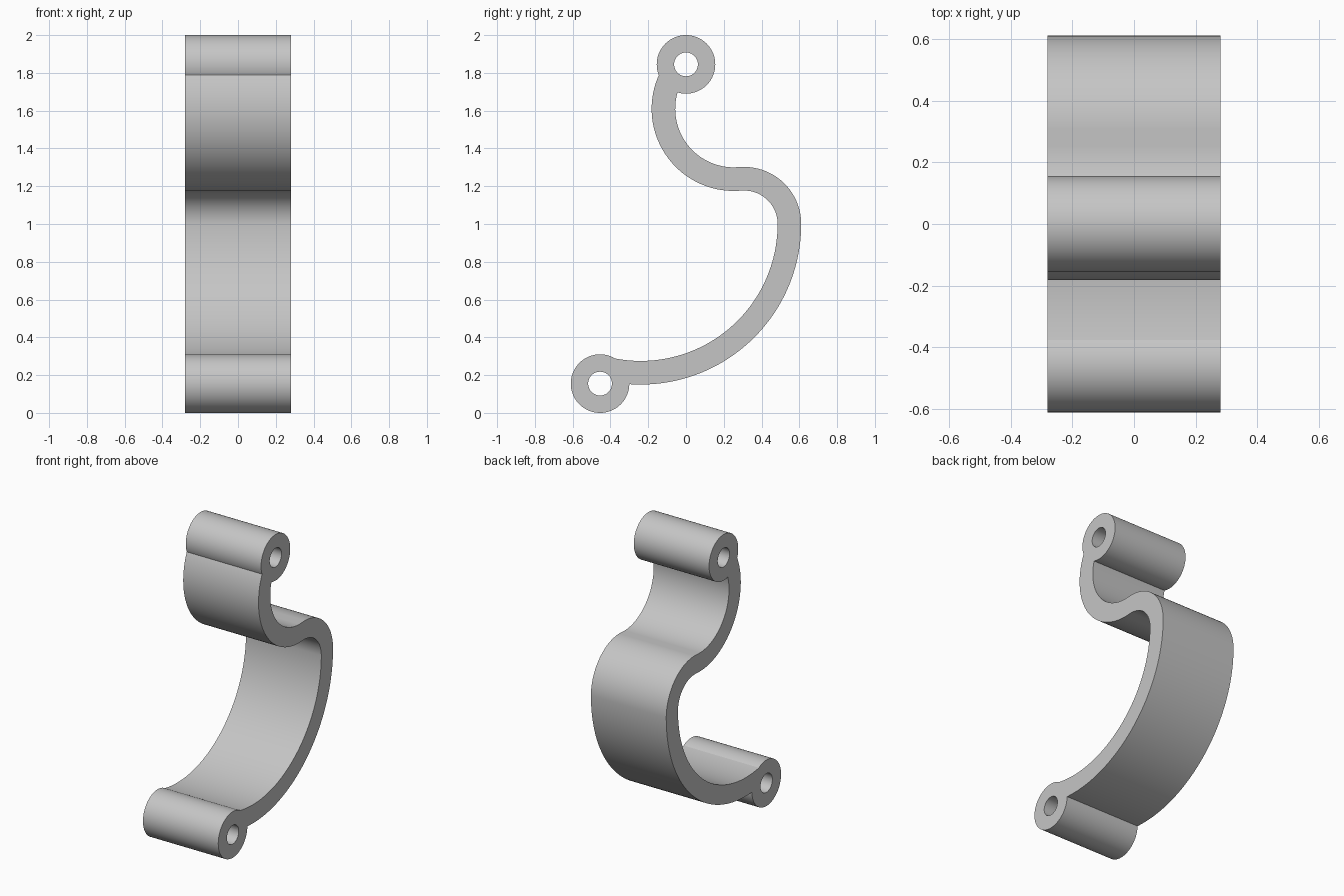
import bpy, bmesh
from math import sin, cos, pi

if "Cube" in bpy.data.objects:
    bpy.data.objects.remove(bpy.data.objects["Cube"])

HALF_WIDTH = 0.28
RING, HOLE = 0.155, 0.063
EYES = {"upper": (0.0, 1.845), "lower": (-0.455, 0.155)}

grey = bpy.data.materials.new("plain grey")
grey.use_nodes = True
colour = (0.56, 0.56, 0.56, 1)
grey.diffuse_color = colour
grey.node_tree.nodes["Principled BSDF"].inputs["Base Color"].default_value = colour


def arc(cy, cz, r, start, end, steps):
    angles = [start + (end - start) * i / steps for i in range(steps + 1)]
    return [(cy + r * cos(a), cz + r * sin(a)) for a in angles]


def extrude(name, outline, half):
    """Solid made by sweeping a side profile across the width."""
    bm = bmesh.new()
    face = bm.faces.new([bm.verts.new((-half, y, z)) for y, z in outline])
    swept = bmesh.ops.extrude_face_region(bm, geom=[face])["geom"]
    verts = [v for v in swept if isinstance(v, bmesh.types.BMVert)]
    bmesh.ops.translate(bm, verts=verts, vec=(2 * half, 0, 0))
    bmesh.ops.recalc_face_normals(bm, faces=bm.faces)
    mesh = bpy.data.meshes.new(name)
    bm.to_mesh(mesh)
    bm.free()
    mesh.materials.append(grey)
    obj = bpy.data.objects.new(name, mesh)
    bpy.context.collection.objects.link(obj)
    return obj


def strap_edge(r_upper, r_bend, r_lower):
    return (arc(0.253, 1.61, r_upper, pi - 0.5, 1.5 * pi, 40)
            + arc(0.308, 1.0, r_bend, pi / 2, 0, 32)
            + arc(-0.24, 1.0, r_lower, 0, -pi / 2 - 0.21, 56)[1:])


def combine(target, tool, operation):
    mod = target.modifiers.new(operation.title(), "BOOLEAN")
    mod.operation, mod.solver, mod.object = operation, "EXACT", tool
    bpy.context.view_layer.objects.active = target
    bpy.ops.object.modifier_apply(modifier=mod.name)
    bpy.data.objects.remove(tool)


# Curved strap, its two edges a constant thickness apart
back = strap_edge(0.31, 0.302, 0.85)
front = strap_edge(0.435, 0.177, 0.725)
bracket = extrude("curved_bracket", back + front[::-1], HALF_WIDTH)

# Round eyelets at both ends, joined to the strap
for name, (y, z) in EYES.items():
    circle = arc(y, z, RING, 0, 2 * pi, 72)[:-1]
    combine(bracket, extrude(name + "_eyelet", circle, HALF_WIDTH), "UNION")

# Pin holes drilled through the eyelets
for name, (y, z) in EYES.items():
    circle = arc(y, z, HOLE, 0, 2 * pi, 48)[:-1]
    cutter = extrude(name + "_pin_hole", circle, HALF_WIDTH + 0.1)
    cutter.hide_render = True
    combine(bracket, cutter, "DIFFERENCE")

# Smooth curved walls, crisp rims
bpy.ops.object.select_all(action="DESELECT")
bracket.select_set(True)
bpy.context.view_layer.objects.active = bracket
bpy.ops.object.shade_smooth_by_angle(angle=pi / 9)
